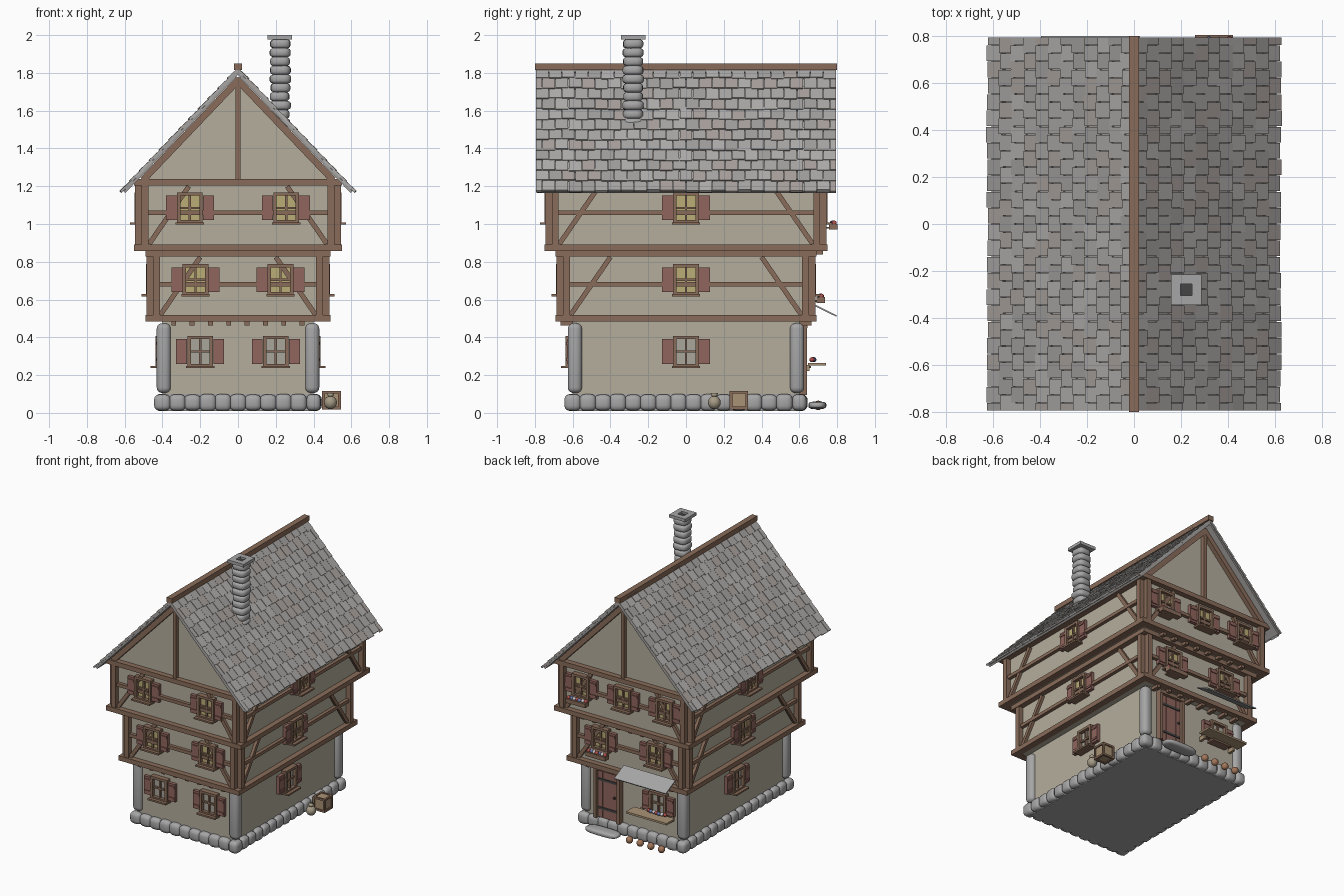
import bpy, bmesh, math, random
from mathutils import Matrix, Vector

if "Cube" in bpy.data.objects:
    bpy.data.objects.remove(bpy.data.objects["Cube"])

random.seed(4)
T, R = Matrix.Translation, Matrix.Rotation
FRONT, RIGHT, BACK, LEFT = 0, math.pi / 2, math.pi, 1.5 * math.pi


def mat(name, *c):
    m = bpy.data.materials.new(name)
    m.diffuse_color = (*c, 1)
    m.use_nodes = True
    m.node_tree.nodes["Principled BSDF"].inputs["Base Color"].default_value = m.diffuse_color
    return m


PLASTER = mat("plaster", .46, .42, .34)
TIMBER = mat("timber", .25, .15, .10)
SHUTTER = mat("shutter_wood", .28, .13, .11)
GLOW = mat("lit_pane", .50, .42, .18)
DULL = mat("dull_pane", .40, .38, .33)
STONE = mat("stone", .38, .38, .38)
PALEWOOD = mat("pale_wood", .40, .29, .18)
IRON = mat("iron", .06, .06, .06)
SACK = mat("sackcloth", .38, .33, .24)
CLAY = mat("clay", .36, .18, .10)
TILES = [mat("tile_%d" % i, *c) for i, c in enumerate(
    [(.40, .39, .38), (.36, .35, .34), (.40, .36, .34), (.44, .43, .42)])]


def finish(bm, name, *mats, smooth=False):
    me = bpy.data.meshes.new(name)
    bm.to_mesh(me)
    bm.free()
    for m in mats:
        me.materials.append(m)
    if smooth:
        me.shade_smooth()
    ob = bpy.data.objects.new(name, me)
    bpy.context.collection.objects.link(ob)
    return ob


def box(bm, size, m, idx=0):
    r = bmesh.ops.create_cube(bm, size=1, matrix=m @ Matrix.Diagonal((*size, 1)))
    for f in {f for v in r["verts"] for f in v.link_faces}:
        f.material_index = idx


def ball(bm, loc, r, idx=0, scale=(1, 1, 1)):
    s = bmesh.ops.create_uvsphere(bm, u_segments=12, v_segments=8, radius=r,
                                  matrix=T(loc) @ Matrix.Diagonal((*scale, 1)))
    for f in {f for v in s["verts"] for f in v.link_faces}:
        f.material_index = idx


def on_wall(side, u, out, z):
    """Frame on a wall: u along it, out away from the centre."""
    return R(side, 4, 'Z') @ T((u, -out, z))


def slab(bm, side, d, u, z, w, h, o0, o1, idx=0, tilt=0):
    """Box lying on the wall at distance d, from depth o0 to o1."""
    box(bm, (w, o1 - o0, h), on_wall(side, u, d + (o0 + o1) / 2, z) @ R(tilt, 4, 'Y'), idx)


# Rounded stone, copied wherever stones are stacked
proto_bm = bmesh.new()
bmesh.ops.create_cube(proto_bm, size=1)
bmesh.ops.bevel(proto_bm, geom=proto_bm.edges[:], offset=.32, segments=3, profile=.5, affect='EDGES')
proto = bpy.data.meshes.new("stone_shape")
proto_bm.to_mesh(proto)
proto_bm.free()


def stone(bm, size, loc, turn=0):
    n = len(bm.verts)
    bm.from_mesh(proto)
    bm.verts.ensure_lookup_table()
    bmesh.ops.transform(bm, verts=bm.verts[n:],
                        matrix=T(loc) @ R(turn, 4, 'Z') @ Matrix.Diagonal((*size, 1)))


# Foundation: core and ring of stones
bm = bmesh.new()
box(bm, (.80, 1.20, .09), T((0, 0, .055)))
finish(bm, "foundation_core", STONE)
bm = bmesh.new()
for side, h, d, n in ((FRONT, .40, .60, 10), (BACK, .40, .60, 10), (RIGHT, .60, .40, 15), (LEFT, .60, .40, 15)):
    for i in range(n):
        p = on_wall(side, -h + 2 * h * i / n, d, .055).to_translation()
        stone(bm, (2 * h / n + .008, .075, .088 + random.uniform(-.006, .004)), p, side + random.uniform(-.06, .06))
finish(bm, "foundation_stones", STONE, smooth=True)

# Corner stone posts
bm = bmesh.new()
for sx in (-1, 1):
    for sy in (-1, 1):
        box(bm, (.075, .075, .37), T((sx * .393, sy * .588, .29)))
ob = finish(bm, "corner_stone_posts", STONE, smooth=True)
b = ob.modifiers.new("round", 'BEVEL')
b.width, b.segments = .03, 4


def window(bm, side, d, u, z, lit):
    """Slots: 0 timber, 1 shutter, 2 lit pane, 3 dull pane."""
    slab(bm, side, d, u, z, .11, .13, 0, .012, 2 if lit else 3)
    for s in (-1, 1):
        slab(bm, side, d, u + s * .059, z, .018, .165, 0, .038)
        slab(bm, side, d, u, z + s * .074, .12, .018, 0, .038)
        slab(bm, side, d, u + s * .098, z, .058, .13, .004, .028, 1)
        for v in (-.042, .042):
            slab(bm, side, d, u + s * .098, z + v, .05, .015, .028, .034, 1)
    slab(bm, side, d, u, z, .012, .13, .012, .026)
    slab(bm, side, d, u, z, .11, .012, .012, .026)
    slab(bm, side, d, u, z - .082, .15, .012, 0, .062)


# Three floors, each overhanging the one below
FLOORS = [("ground", .40, .60, .10, .485, .325, (-.21,), (.2, -.2), (.21,)),
          ("middle", .45, .65, .485, .86, .705, None, (-.225, .225), (-.225, .225)),
          ("upper", .51, .71, .86, 1.235, 1.085, None, (-.255, .255), (-.34, 0, .34))]
for name, hx, hy, z0, z1, wz, _, front_u, back_u in FLOORS:
    bm = bmesh.new()
    box(bm, (2 * hx, 2 * hy, z1 - z0), T((0, 0, (z0 + z1) / 2)))
    finish(bm, name + "_floor_walls", PLASTER)
    wins, beams = bmesh.new(), bmesh.new()
    for side, us in ((FRONT, front_u), (BACK, back_u), (RIGHT, (0,)), (LEFT, (0,))):
        end = side in (FRONT, BACK)
        h, d = (hx, hy) if end else (hy, hx)
        for u in us:
            window(wins, side, d, u, wz, name != "ground")
        if name == "ground":
            continue
        # Plates, rail, posts and braces
        full = 2 * h + (.08 if end else 0)
        slab(beams, side, d, 0, z0 + .015, full, .034, -.01, .04)
        slab(beams, side, d, 0, z1 - .015, full, .034, -.01, .04)
        slab(beams, side, d, 0, wz - .025, 2 * h, .024, 0, .024)
        for s in (-1, 1):
            slab(beams, side, d, s * (h - .018), (z0 + z1) / 2, .036, z1 - z0, 0, .035)
            du, dz = -.21, z1 - z0 - .07
            slab(beams, side, d, s * (h - .145), (z0 + z1) / 2, .026, math.hypot(du, dz), 0, .02,
                 tilt=math.atan2(s * du, dz))
        # Joist ends under the overhang
        if end and (name == "middle" or side == BACK):
            for i in range(8):
                slab(beams, side, d, -.34 + .097 * i, z0 - .01, .026, .024, -.06, .015)
    finish(wins, name + "_floor_windows", TIMBER, SHUTTER, GLOW, DULL)
    finish(beams, name + "_floor_timbers", TIMBER)

# Attic gable prism
bm = bmesh.new()
tri = [bm.verts.new(p) for p in ((-.51, -.71, 1.225), (.51, -.71, 1.225), (0, -.71, 1.775))]
f = bm.faces.new(tri)
ext = bmesh.ops.extrude_face_region(bm, geom=[f])
bmesh.ops.translate(bm, vec=(0, 1.42, 0), verts=[v for v in ext["geom"] if isinstance(v, bmesh.types.BMVert)])
bmesh.ops.recalc_face_normals(bm, faces=bm.faces[:])
finish(bm, "gable_walls", PLASTER)

# Roof: sheathing, overlapping tiles, gable rafters
SLOPE, LEN, ROWS, COLS = math.atan2(.65, .62), .898, 12, 23
sheath, tiles, rafters = bmesh.new(), bmesh.new(), bmesh.new()
for turn in (0, math.pi):
    M = T((0, 0, 1.83)) @ R(turn, 4, 'Z') @ R(SLOPE, 4, 'Y')
    box(sheath, (LEN - .01, 1.575, .014), M @ T((LEN / 2, 0, -.021)))
    step, w = LEN / ROWS, 1.59 / COLS
    for k in range(ROWS):
        for c in range(COLS + k % 2):
            a = max(-.795, -.795 + (c - .5 * (k % 2)) * w)
            e = min(.795, -.795 + (c + 1 - .5 * (k % 2)) * w)
            j = random.uniform(-.007, .005)
            box(tiles, (step + .012, e - a - .003, .012 + random.uniform(0, .004)),
                M @ T(((k + .5) * step + j, (a + e) / 2, -.008)) @ R(-.07, 4, 'Y'), random.choice((0, 0, 1, 2, 3)))
    for s in (-1, 1):
        box(rafters, (.74, .035, .036), M @ T((.41, s * .725, -.048)))
for side in (FRONT, BACK):
    slab(rafters, side, .71, 0, 1.505, .026, .54, 0, .03)
finish(sheath, "roof_sheathing", TILES[1])
finish(tiles, "roof_tiles", *TILES)
finish(rafters, "gable_timbers", TIMBER)
bm = bmesh.new()
box(bm, (.042, 1.60, .036), T((0, 0, 1.832)))
finish(bm, "ridge_beam", TIMBER)

# Chimney: stacked stones and a hollow cap
bm = bmesh.new()
for i in range(10):
    w = .108 + random.uniform(-.008, .006)
    stone(bm, (w, w, .054), (.222 + random.uniform(-.003, .003), -.28, 1.535 + i * .0465), random.uniform(-.1, .1))
finish(bm, "chimney_stones", STONE, smooth=True)
bm = bmesh.new()
for s in (-1, 1):
    box(bm, (.13, .04, .022), T((.222, -.28 + s * .045, 1.989)))
    box(bm, (.04, .05, .022), T((.222 + s * .045, -.28, 1.989)))
finish(bm, "chimney_cap", STONE)
bm = bmesh.new()
box(bm, (.05, .05, .006), T((.222, -.28, 1.982)))
finish(bm, "chimney_flue", IRON)

# Back door: planks, frame, iron straps and handle
bm = bmesh.new()
for i in range(4):
    slab(bm, BACK, .60, -.2 + (i - 1.5) * .041, .275, .038, .35, 0, .022, 1)
for s in (-1, 1):
    slab(bm, BACK, .60, -.2 + s * .095, .285, .024, .38, 0, .04)
slab(bm, BACK, .60, -.2, .462, .21, .026, 0, .042)
for z in (.17, .38):
    slab(bm, BACK, .60, -.2, z, .15, .016, .022, .028, 2)
ball(bm, on_wall(BACK, -.14, .632, .275).to_translation(), .009, 2)
finish(bm, "back_door", TIMBER, SHUTTER, IRON)

# Door step
bm = bmesh.new()
stone(bm, (.26, .095, .04), (.19, .695, .04))
finish(bm, "door_step", STONE, smooth=True)

# Awning and shop counter at the back window
bm = bmesh.new()
box(bm, (.42, .125, .008), T((-.185, .742, .54)) @ R(-.46, 4, 'X'))
finish(bm, "awning", STONE)
bm = bmesh.new()
box(bm, (.33, .095, .014), T((-.195, .693, .257)))
for x in (-.32, -.07):
    box(bm, (.018, .05, .03), T((x, .63, .238)))
finish(bm, "shop_counter", PALEWOOD)

# Flower boxes and blossoms
BLOOMS = [mat("red_bloom", .45, .08, .07), mat("white_bloom", .7, .7, .7), mat("blue_bloom", .15, .2, .45)]
bm, fl = bmesh.new(), bmesh.new()
for x, y, z in ((.34, .78, .985), (.225, .713, .598), (-.23, .672, .262)):
    if z > .5:
        box(bm, (.16, .045, .03), T((x, y, z)))
        box(bm, (.10, .07, .01), T((x, y - .035, z - .005)))
    for i in range(7):
        ball(fl, (x - .066 + .022 * i, y + random.uniform(-.006, .006), z + .02), .013, i % 3)
finish(bm, "flower_boxes", TIMBER)
finish(fl, "flowers", *BLOOMS, smooth=True)

# Row of clay pots by the wall
bm = bmesh.new()
for i in range(4):
    ball(bm, (-.03 - .087 * i, .70, .04), .025)
finish(bm, "clay_pots", CLAY, smooth=True)

# Crate and sack on the right side
bm = bmesh.new()
C = Vector((.495, .28, .068))
box(bm, (.08, .08, .086), T(C))
for a in (-1, 1):
    for c in (-1, 1):
        box(bm, (.014, .014, .096), T(C + Vector((a * .042, c * .042, 0))), 1)
        box(bm, (.09, .014, .014), T(C + Vector((0, a * .042, c * .042))), 1)
        box(bm, (.014, .09, .014), T(C + Vector((a * .042, 0, c * .042))), 1)
finish(bm, "crate", PALEWOOD, TIMBER)
bm = bmesh.new()
ball(bm, (.49, .15, .055), .034, scale=(1, 1, 1.05))
bmesh.ops.create_cone(bm, cap_ends=True, segments=12, radius1=.012, radius2=.02, depth=.02, matrix=T((.49, .15, .094)))
finish(bm, "sack", SACK, smooth=True)
